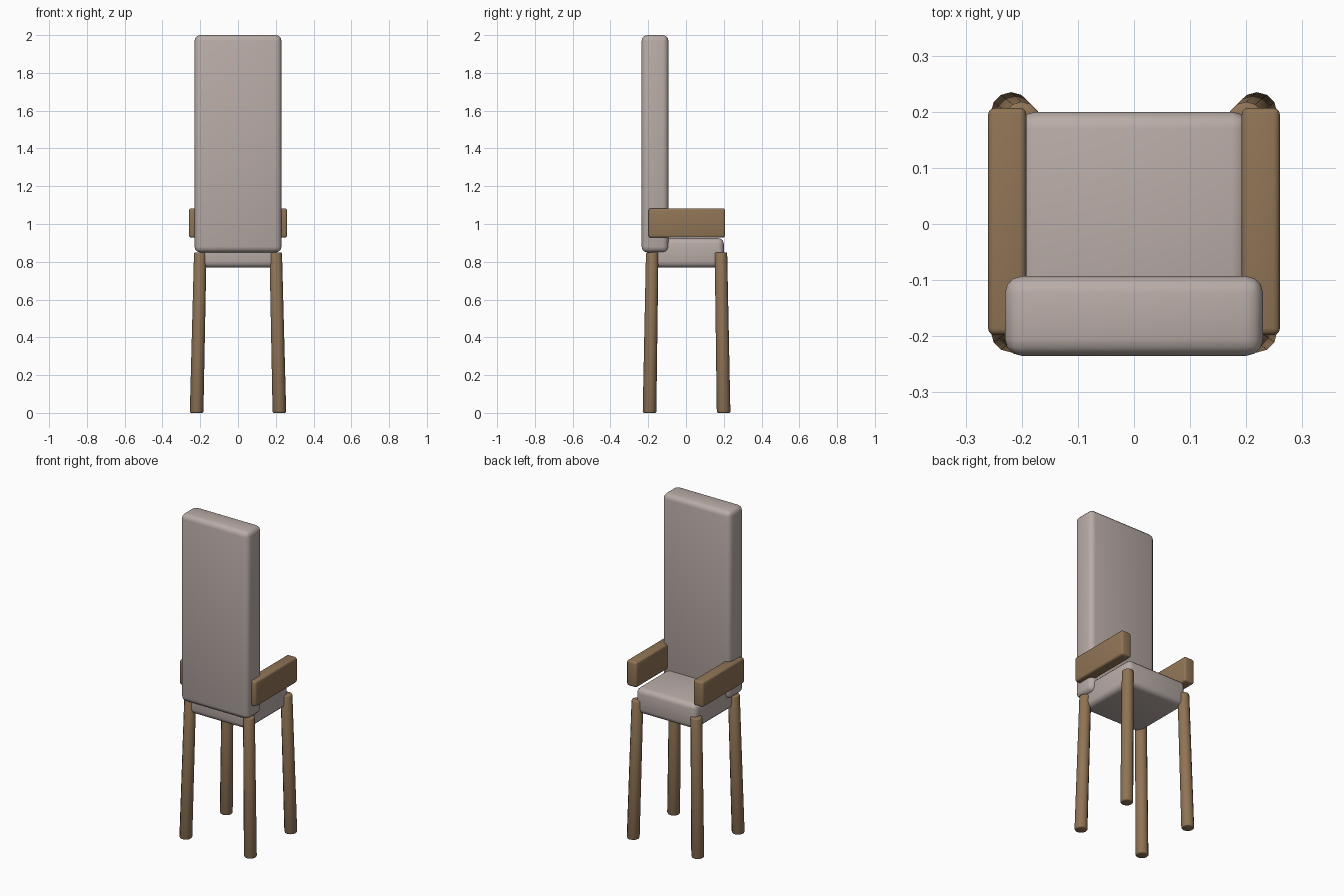
import bpy
import bmesh
from mathutils import Vector

cube = bpy.data.objects.get("Cube")
if cube:
    bpy.data.objects.remove(cube, do_unlink=True)


def material(name, rgb):
    mat = bpy.data.materials.new(name)
    mat.use_nodes = True
    colour = (*rgb, 1.0)
    mat.diffuse_color = colour
    mat.node_tree.nodes["Principled BSDF"].inputs["Base Color"].default_value = colour
    return mat


fabric = material("warm grey fabric", (0.48, 0.41, 0.385))
wood = material("brown wood", (0.28, 0.175, 0.092))


def finish(name, bm, mat):
    mesh = bpy.data.meshes.new(name)
    for face in bm.faces:
        face.smooth = True
    bm.to_mesh(mesh)
    bm.free()
    mesh.materials.append(mat)
    obj = bpy.data.objects.new(name, mesh)
    bpy.context.collection.objects.link(obj)
    return obj


def rounded_box(name, low, high, radius, mat):
    """Box between two corners with rounded edges."""
    low, high = Vector(low), Vector(high)
    bm = bmesh.new()
    bmesh.ops.create_cube(bm, size=1)
    for v in bm.verts:
        v.co = (low + high) / 2 + v.co * (high - low)
    bmesh.ops.bevel(bm, geom=bm.edges[:], offset=radius, segments=3,
                    profile=0.5, affect='EDGES')
    return finish(name, bm, mat)


def leg(name, foot, top):
    """Slightly tapered round leg, leaning from its foot to its top."""
    foot, top = Vector(foot), Vector(top)
    bm = bmesh.new()
    bmesh.ops.create_cone(bm, cap_ends=True, segments=12,
                          radius1=0.036, radius2=0.033, depth=1)
    for v in bm.verts:
        t = v.co.z + 0.5
        centre = foot.lerp(top, t)
        v.co = (centre.x + v.co.x, centre.y + v.co.y, centre.z)
    rims = [e for e in bm.edges if abs(e.verts[0].co.z - e.verts[1].co.z) < 0.01]
    bmesh.ops.bevel(bm, geom=rims, offset=0.007, segments=2,
                    profile=0.5, affect='EDGES')
    return finish(name, bm, wood)


# Upholstered seat and tall backrest
rounded_box("seat", (-0.205, -0.2, 0.77), (0.205, 0.2, 0.925), 0.03, fabric)
rounded_box("backrest", (-0.23, -0.235, 0.85), (0.23, -0.093, 2.0), 0.03, fabric)

# Armrests and splayed legs on both sides
for side, s in (("left", 1), ("right", -1)):
    xs = sorted((s * 0.192, s * 0.26))
    rounded_box(side + "_armrest", (xs[0], -0.198, 0.928),
                (xs[1], 0.207, 1.083), 0.012, wood)
    for end, e in (("front", -1), ("rear", 1)):
        leg(f"{end}_{side}_leg", (s * 0.219, 0.003 + e * 0.196, 0),
            (s * 0.2, 0.003 + e * 0.182, 0.85))
